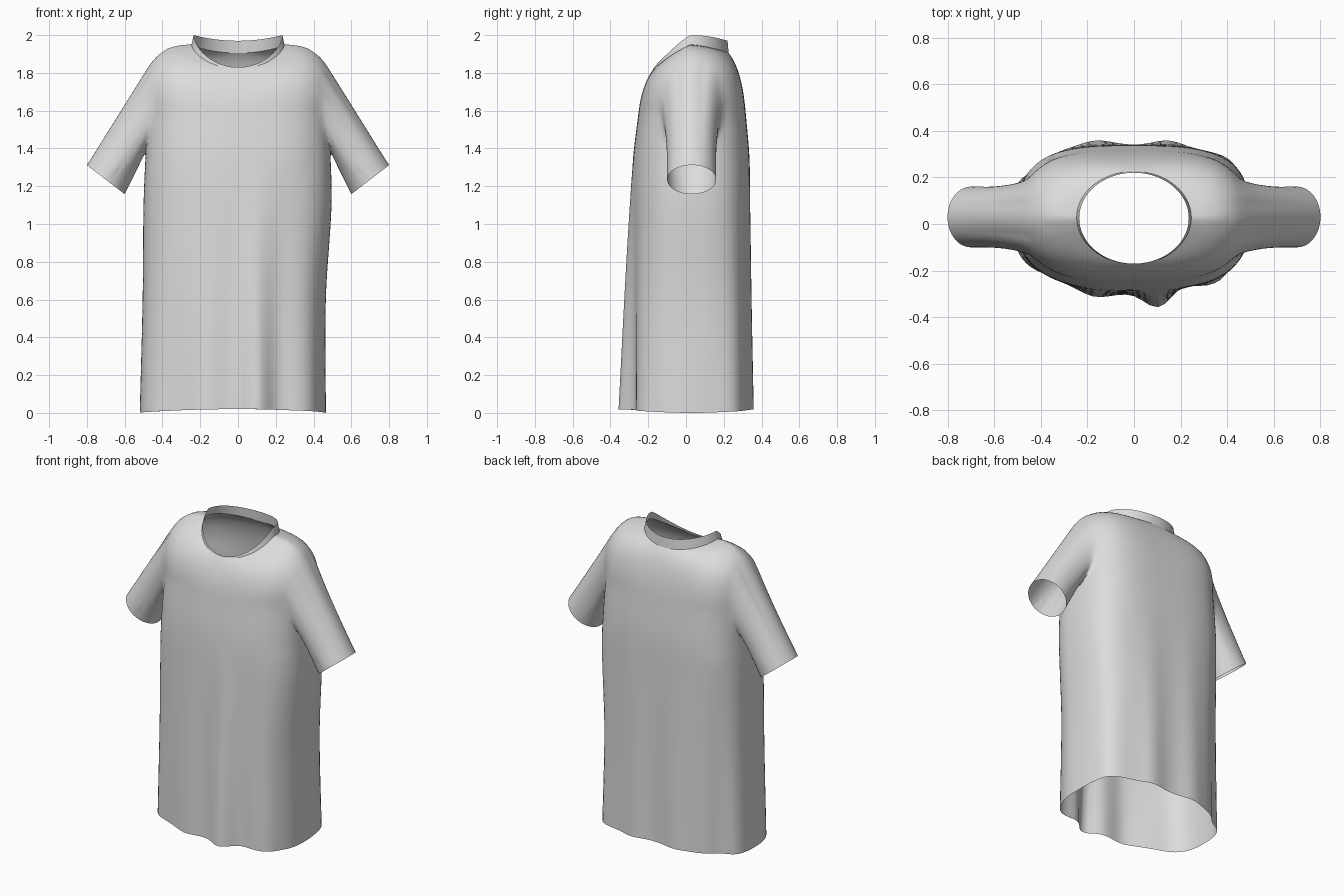
import bpy, bmesh
from math import sin, cos, pi, atan2, radians, exp, degrees
from mathutils import Vector

cube = bpy.data.objects.get("Cube")
if cube:
    bpy.data.objects.remove(cube, do_unlink=True)

SEGMENTS = 96
MID_Y = 0.03          # centre line of the torso and sleeves
YOKE_Z = 1.6          # height where the shoulders start to curve in
HOLE_Z, HOLE_W, HOLE_H = 1.627, 0.162, 0.243
GREY = (0.72, 0.72, 0.72, 1)

fabric = bpy.data.materials.new("light grey fabric")
fabric.use_nodes = True
fabric.diffuse_color = GREY
fabric.node_tree.nodes["Principled BSDF"].inputs["Base Color"].default_value = GREY

# Torso outline: height, right width, left width, front depth, back depth
TORSO = [
    (0.0, 0.52, 0.465, 0.30, 0.34),
    (0.6, 0.505, 0.465, 0.297, 0.338),
    (1.1, 0.50, 0.495, 0.29, 0.338),
    (1.35, 0.49, 0.49, 0.28, 0.336),
    (YOKE_Z, 0.475, 0.475, 0.25, 0.315),
]
# Hanging folds: direction in degrees, depth, spread
FOLDS = [(-79, 0.06, 8), (-107, 0.02, 8), (-62, -0.015, 6), (-46, 0.02, 10),
         (-130, -0.02, 12), (73, 0.022, 9), (107, 0.022, 9), (40, 0.025, 12),
         (138, -0.035, 10)]


def slope(i, k):
    a, b = TORSO[max(i - 1, 0)], TORSO[min(i + 1, len(TORSO) - 1)]
    return (b[k] - a[k]) / (b[0] - a[0])


def outline(z):
    # Smooth curve through the torso widths
    i = max(j for j in range(len(TORSO) - 1) if j == 0 or TORSO[j][0] <= z)
    low, high = TORSO[i], TORSO[i + 1]
    h = high[0] - low[0]
    t = (z - low[0]) / h
    ease = t * t * (3 - 2 * t)
    return [low[k] + (high[k] - low[k]) * ease
            + h * t * (1 - t) * ((1 - t) * slope(i, k) - t * slope(i + 1, k))
            for k in range(1, 5)]


def torso_point(angle, z):
    right, left, front, back = outline(z)
    c, s = cos(angle), sin(angle)
    # Rounder corners at the front, squarer towards the shoulders and back
    n = 2.85 + 0.25 * s + 0.3 * max(0, z - 1)
    r = (abs(c) ** n + abs(s) ** n) ** (-1 / n)
    deg = degrees(atan2(s, c))
    fade = max(0, 1 - z / 1.3)
    fold = fade * sum(d * exp(-((deg - a) / w) ** 2) for a, d, w in FOLDS)
    x = c * (r * (left if c > 0 else right) + fold)
    y = MID_Y + s * (r * (back - MID_Y if s > 0 else front + MID_Y) + fold)
    hem = 0.02 * s * s * max(0, 1 - z / 0.4)
    return Vector((x, y, z + hem))


def neck_rim(angle):
    c, s = cos(angle), sin(angle)
    drop = 0.17 * abs(s) ** 1.2 if s < 0 else 0.03 * s * s
    return Vector((0.235 * c, 0.025 + 0.195 * s, 2 - drop))


def neck_base(angle):
    # The band is tall at the back and vanishes into the chest at the front
    c, s = cos(angle), sin(angle)
    height = 0.05 + (0.015 if s > 0 else 0.042) * s
    return Vector((0.246 * c, 0.027 + 0.199 * s, neck_rim(angle).z - height))


def yoke_point(angle, t):
    # Curve from the chest over the shoulder to the neckline
    start, end = torso_point(angle, YOKE_Z), neck_base(angle)
    bend = end.lerp(start, 0.78 + 0.52 * cos(angle) ** 2)
    bend.z = end.z - 0.085 * sin(angle) ** 2
    return start * (1 - t) ** 2 + bend * 2 * t * (1 - t) + end * t * t


def loft(bm, rows):
    rings = [[bm.verts.new(p) for p in row] for row in rows]
    for low, high in zip(rings, rings[1:]):
        for i in range(SEGMENTS):
            j = (i + 1) % SEGMENTS
            bm.faces.new((low[i], low[j], high[j], high[i]))


def finish(bm, name):
    bmesh.ops.recalc_face_normals(bm, faces=bm.faces[:])
    mesh = bpy.data.meshes.new(name)
    bm.to_mesh(mesh)
    bm.free()
    mesh.materials.append(fabric)
    obj = bpy.data.objects.new(name, mesh)
    bpy.context.collection.objects.link(obj)
    bpy.ops.object.select_all(action="DESELECT")
    obj.select_set(True)
    bpy.context.view_layer.objects.active = obj
    bpy.ops.object.shade_smooth_by_angle(angle=radians(60))


def add_sleeve(bm, side):
    # Cut the armhole
    def inside(f):
        p = f.calc_center_median()
        return (p.x * side > 0.3 and
                ((p.y - MID_Y) / HOLE_W) ** 2 + ((p.z - HOLE_Z) / HOLE_H) ** 2 < 1)
    bmesh.ops.delete(bm, geom=[f for f in bm.faces if inside(f)], context="FACES")
    seam = [e for e in bm.edges if e.is_boundary and 1.2 < e.verts[0].co.z < 1.9
            and e.verts[0].co.x * side > 0.3]
    verts = {v for e in seam for v in e.verts}

    # Round the seam and find where each seam point meets the cuff
    cuff = {}
    for v in verts:
        a = atan2((v.co.z - HOLE_Z) / HOLE_H, (v.co.y - MID_Y) / HOLE_W)
        v.co.y = MID_Y + HOLE_W * cos(a)
        v.co.z = HOLE_Z + HOLE_H * sin(a)
        cuff[v] = Vector((side * (0.7 + 0.1 * sin(a)),
                          MID_Y + 0.13 * cos(a), 1.235 + 0.077 * sin(a)))

    # Sweep the sleeve from seam to cuff, narrowing quickly in depth
    steps = 12
    current = {v: v for v in verts}
    for k in range(1, steps + 1):
        t = k / steps
        following = {}
        for v in verts:
            p = v.co.lerp(cuff[v], t)
            p.y = cuff[v].y + (v.co.y - cuff[v].y) * (1 - t) ** 3
            following[v] = bm.verts.new(p)
        for e in seam:
            a, b = e.verts
            bm.faces.new((current[a], current[b], following[b], following[a]))
        current = following


# Shirt body with sleeves
bm = bmesh.new()
rows = 40
angles = [2 * pi * i / SEGMENTS for i in range(SEGMENTS)]
profile = [[torso_point(a, YOKE_Z * k / rows) for a in angles] for k in range(rows + 1)]
profile += [[yoke_point(a, k / 16) for a in angles] for k in range(1, 17)]
loft(bm, profile)
for side in (1, -1):
    add_sleeve(bm, side)

# Soften the cloth around the armholes
soft = [v for v in bm.verts if not v.is_boundary and abs(v.co.x) > 0.36 and 1.32 < v.co.z < 1.92]
for _ in range(4):
    bmesh.ops.smooth_vert(bm, verts=soft, factor=0.5,
                          use_axis_x=True, use_axis_y=True, use_axis_z=True)
finish(bm, "shirt_body")

# Standing collar band
bm = bmesh.new()
loft(bm, [[neck_base(a).lerp(neck_rim(a), k / 3) for a in angles] for k in range(4)])
finish(bm, "collar")
